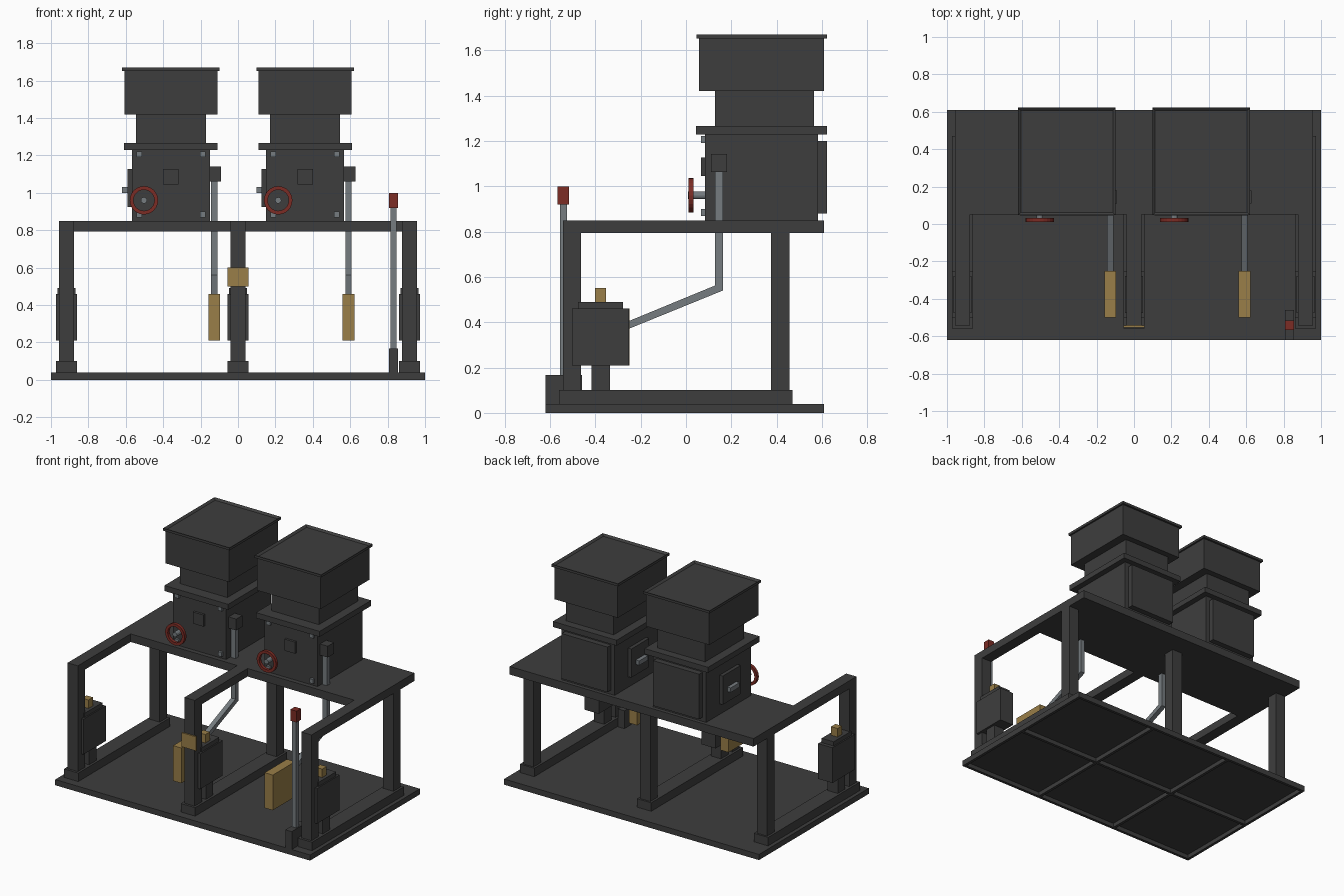
import bpy
import bmesh
from math import pi
from mathutils import Vector, Matrix

cube = bpy.data.objects.get("Cube")
if cube:
    bpy.data.objects.remove(cube, do_unlink=True)


def material(name, rgb):
    m = bpy.data.materials.new(name)
    m.use_nodes = True
    m.diffuse_color = (*rgb, 1)
    m.node_tree.nodes["Principled BSDF"].inputs["Base Color"].default_value = (*rgb, 1)
    return m


DARK = material("dark_iron", (0.048, 0.048, 0.048))
STEEL = material("steel_grey", (0.18, 0.2, 0.215))
BRASS = material("brass", (0.32, 0.21, 0.065))
RED = material("red_paint", (0.2, 0.025, 0.018))


def finish(name, bm, mat):
    bmesh.ops.recalc_face_normals(bm, faces=bm.faces)
    mesh = bpy.data.meshes.new(name)
    bm.to_mesh(mesh)
    bm.free()
    mesh.materials.append(mat)
    ob = bpy.data.objects.new(name, mesh)
    bpy.context.collection.objects.link(ob)
    return ob


def add_box(bm, x, y, z):
    """Box from (min, max) ranges."""
    lo, hi = Vector((x[0], y[0], z[0])), Vector((x[1], y[1], z[1]))
    size = hi - lo
    bmesh.ops.create_cube(bm, size=1, matrix=Matrix.Translation((lo + hi) / 2)
                          @ Matrix.Diagonal((*size, 1)))


def box(name, x, y, z, mat=DARK):
    bm = bmesh.new()
    add_box(bm, x, y, z)
    return finish(name, bm, mat)


def around(c, half):
    return (c - half, c + half)


def inset_top(ob, thickness, depth):
    """Sink a panel into the upward face."""
    bm = bmesh.new()
    bm.from_mesh(ob.data)
    top = [f for f in bm.faces if f.normal.z > 0.9]
    bmesh.ops.inset_region(bm, faces=top, thickness=thickness)
    bmesh.ops.translate(bm, verts=top[0].verts, vec=(0, 0, -depth))
    bm.to_mesh(ob.data)
    bm.free()


# Floor plate with ribs underneath
box("floor_plate", (-1, 1), (-0.62, 0.61), (0.03, 0.04))
bm = bmesh.new()
for i in range(4):
    add_box(bm, around(-0.99 + 0.66 * i, 0.01), (-0.62, 0.61), (0, 0.03))
for i in range(3):
    add_box(bm, (-1, 1), around(-0.61 + 0.605 * i, 0.01), (0, 0.03))
finish("floor_ribs", bm, DARK)

# Table top
box("table_top", (-0.957, 0.957), (0.05, 0.61), (0.793, 0.85))

# Three frames, each with a rail, posts, an arm and a control box
for side, x in (("right", -0.917), ("middle", 0), ("left", 0.917)):
    wide, post = around(x, 0.056), around(x, 0.04)
    box(side + "_floor_rail", wide, (-0.56, 0.47), (0.04, 0.1))
    box(side + "_front_post", post, (-0.543, -0.463), (0.1, 0.793))
    box(side + "_back_post", post, (0.375, 0.457), (0.1, 0.793))
    box(side + "_arm", post, (-0.543, 0.05), (0.793, 0.85))
    box(side + "_control_foot", post, (-0.417, -0.335), (0.1, 0.21))
    box(side + "_control_box", wide, (-0.503, -0.252), (0.21, 0.46))
    box(side + "_control_lid", around(x, 0.047), (-0.477, -0.278), (0.46, 0.49))
    box(side + "_control_knob", around(x, 0.025), (-0.402, -0.352), (0.49, 0.55), BRASS)

# Plate on the middle post
box("name_plate", (-0.057, 0.057), (-0.553, -0.543), (0.5, 0.6), BRASS)


def handwheel(name, centre):
    """Flat ring turned around the y axis."""
    bm = bmesh.new()
    ring = [bm.verts.new(centre + Vector((r, y, 0)))
            for r, y in ((0.056, -0.011), (0.076, -0.011), (0.076, 0.011), (0.056, 0.011))]
    edges = [bm.edges.new((ring[i], ring[(i + 1) % 4])) for i in range(4)]
    bmesh.ops.spin(bm, geom=ring + edges, cent=centre, axis=(0, 1, 0),
                   angle=2 * pi, steps=24, use_merge=True)
    bmesh.ops.remove_doubles(bm, verts=bm.verts, dist=0.0005)
    return finish(name, bm, RED)


def shaft(name, centre, radius, length):
    """Cylinder along y."""
    bm = bmesh.new()
    bmesh.ops.create_cone(bm, cap_ends=True, segments=12, radius1=radius, radius2=radius,
                          depth=length, matrix=Matrix.Translation(centre)
                          @ Matrix.Rotation(pi / 2, 4, "X"))
    return finish(name, bm, STEEL)


def bent_rod(name, x, half):
    """Square rod: straight down, then sloping forward."""
    bm = bmesh.new()
    outline = [(0.163, 1.07), (0.163, 0.54), (-0.26, 0.368),
               (-0.26, 0.402), (0.128, 0.562), (0.128, 1.07)]
    face = bm.faces.new([bm.verts.new((x - half, y, z)) for y, z in outline])
    out = bmesh.ops.extrude_face_region(bm, geom=[face])
    bmesh.ops.translate(bm, vec=(2 * half, 0, 0),
                        verts=[v for v in out["geom"] if isinstance(v, bmesh.types.BMVert)])
    return finish(name, bm, STEEL)


# Two machines with hoppers
for side, x in (("right", -0.359), ("left", 0.359)):
    n = side + "_machine_"
    mid = 0.333
    box(n + "body", around(x, 0.208), (0.083, 0.583), (0.85, 1.228))
    box(n + "flange", around(x, 0.25), (0.045, 0.622), (1.228, 1.267))
    box(n + "neck", around(x, 0.187), around(mid + 0.013, 0.219), (1.267, 1.42))
    box(n + "hopper", around(x, 0.249), (0.057, 0.608), (1.42, 1.655))
    rim = box(n + "hopper_rim", around(x, 0.261), (0.047, 0.622), (1.652, 1.67))
    inset_top(rim, 0.022, 0.012)
    box(n + "back_cover", around(x, 0.18), (0.583, 0.623), (0.88, 1.2))
    box(n + "front_panel", around(x, 0.041), (0.066, 0.083), (1.045, 1.127))

    # Corner bolts
    bm = bmesh.new()
    for bx in (-0.17, 0.17):
        for bz in (0.884, 1.206):
            add_box(bm, around(x + bx, 0.015), (0.066, 0.083), around(bz, 0.015))
    finish(n + "bolts", bm, STEEL)

    # Handwheel on the front
    hub = Vector((x - 0.144, 0.021, 0.96))
    handwheel(n + "handwheel", hub)
    shaft(n + "wheel_shaft", hub + Vector((0, 0.026, 0)), 0.017, 0.075)

    # Hatch and its latch on the right side
    box(n + "hatch", (x - 0.233, x - 0.208), around(mid, 0.1), (0.925, 1.128))
    box(n + "latch", (x - 0.26, x - 0.233), around(mid, 0.05), (1.0, 1.032), STEEL)

    # Linkage on the left side and its pedal
    box(n + "pivot", (x + 0.208, x + 0.268), (0.11, 0.18), (1.062, 1.142))
    bent_rod(n + "rod", x + 0.232, 0.017)
    box(n + "pedal", around(x + 0.232, 0.032), (-0.5, -0.25), (0.21, 0.46), BRASS)

# Floor lever
box("lever_block", (0.806, 0.856), (-0.62, -0.46), (0.04, 0.167))
box("lever_rod", (0.815, 0.847), (-0.557, -0.525), (0.167, 0.92), STEEL)
box("lever_grip", (0.807, 0.855), (-0.566, -0.516), (0.92, 1.0), RED)
